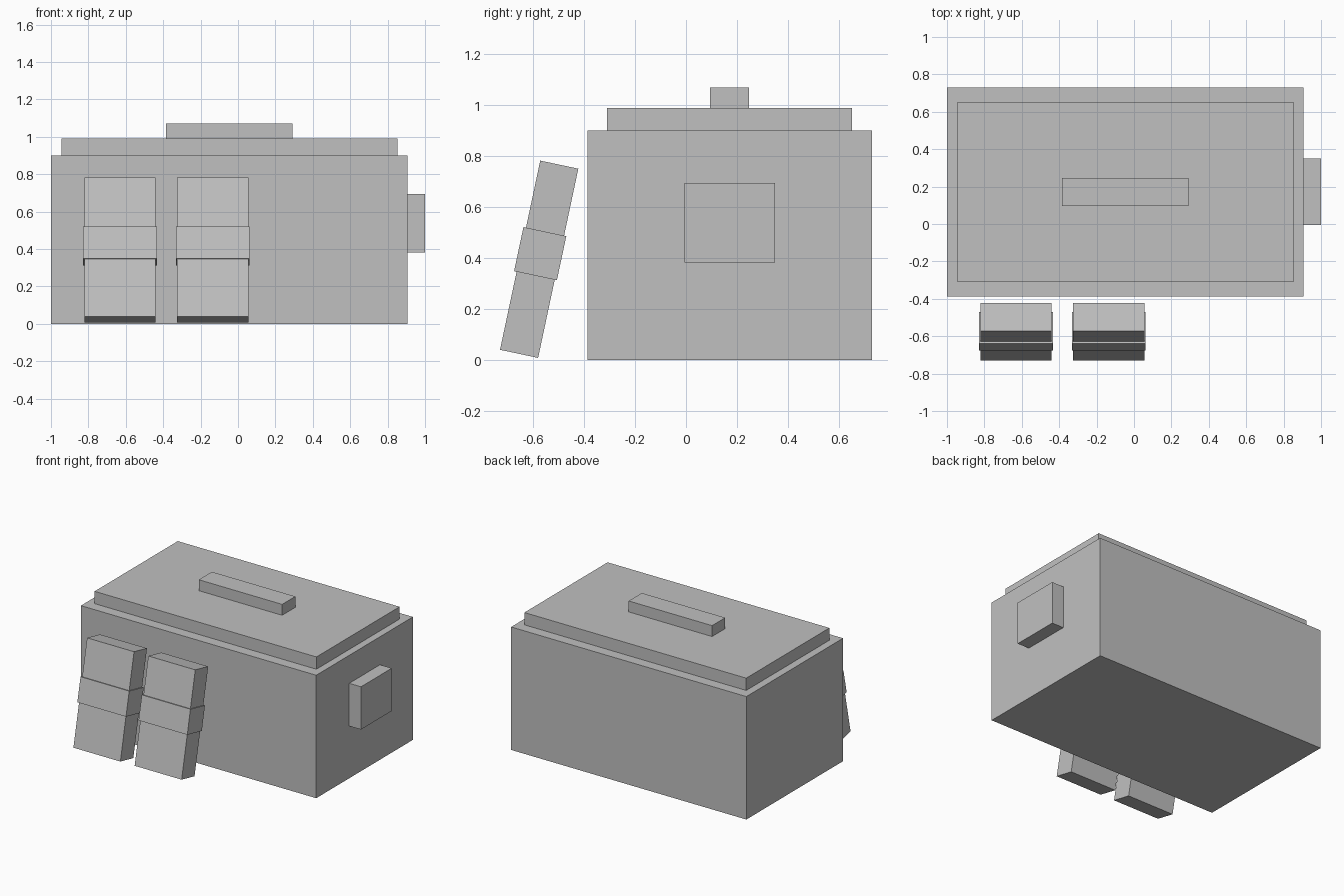
import bpy
import math
from mathutils import Matrix, Vector

if "Cube" in bpy.data.objects:
    bpy.data.objects.remove(bpy.data.objects["Cube"])

grey = bpy.data.materials.new("plain grey")
grey.diffuse_color = (0.53, 0.53, 0.53, 1.0)
grey.use_nodes = True
grey.node_tree.nodes["Principled BSDF"].inputs["Base Color"].default_value = grey.diffuse_color


def box(name, center, size, tilt=0.0):
    """Box of the given size, tilted about the x axis through its centre."""
    bpy.ops.mesh.primitive_cube_add(size=1)
    ob = bpy.context.object
    ob.name = name
    ob.data.transform(Matrix.Diagonal(Vector((*size, 1.0))))
    ob.data.materials.append(grey)
    ob.location = center
    ob.rotation_euler = (tilt, 0, 0)
    return ob


def box_between(name, lo, hi):
    lo, hi = Vector(lo), Vector(hi)
    return box(name, (lo + hi) / 2, hi - lo)


# Chest body, lid, lid handle and side box
box_between("chest_body", (-1.0, -0.388, 0.0), (0.905, 0.73, 0.90))
box_between("lid", (-0.944, -0.31, 0.90), (0.852, 0.652, 0.99))
box_between("lid_handle", (-0.384, 0.095, 0.99), (0.291, 0.247, 1.07))
box_between("side_box", (0.905, -0.006, 0.382), (1.0, 0.35, 0.695))

# Two leaning blocks in front, each wrapped by a slightly wider band
TILT = math.radians(-12)
for side, x in (("left", -0.631), ("right", -0.135)):
    box(f"{side}_leaning_block", (x, -0.577, 0.395), (0.38, 0.153, 0.76), TILT)
    box(f"{side}_band", (x, -0.573, 0.417), (0.394, 0.172, 0.177), TILT)
